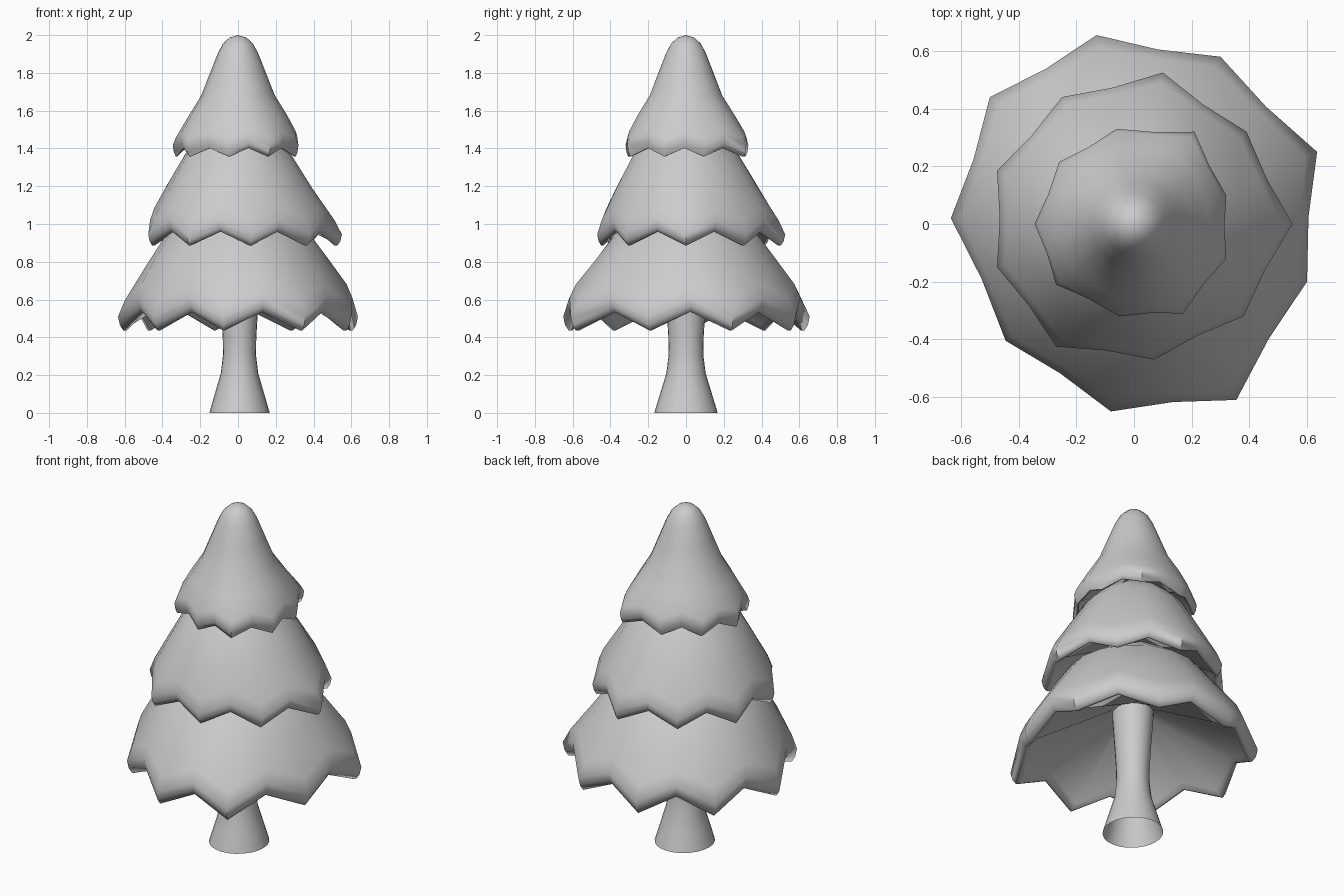
import bpy, bmesh, math
from mathutils import Vector

cube = bpy.data.objects.get("Cube")
if cube:
    bpy.data.objects.remove(cube, do_unlink=True)

grey = bpy.data.materials.new("plain_grey")
grey.use_nodes = True
colour = (0.6, 0.6, 0.6, 1)
grey.diffuse_color = colour
grey.node_tree.nodes["Principled BSDF"].inputs["Base Color"].default_value = colour


def skin(name, rings, angle):
    """Join a stack of equal vertex rings into one smooth object."""
    bm = bmesh.new()
    loops = [[bm.verts.new(p) for p in ring] for ring in rings]
    count = len(loops[0])
    for low, high in zip(loops, loops[1:]):
        for i in range(count):
            j = (i + 1) % count
            bm.faces.new((low[i], low[j], high[j], high[i]))
    bmesh.ops.remove_doubles(bm, verts=bm.verts[:], dist=0.0005)
    bmesh.ops.recalc_face_normals(bm, faces=bm.faces[:])
    mesh = bpy.data.meshes.new(name)
    bm.to_mesh(mesh)
    bm.free()
    mesh.materials.append(grey)
    obj = bpy.data.objects.new(name, mesh)
    bpy.context.collection.objects.link(obj)
    bpy.ops.object.select_all(action="DESELECT")
    obj.select_set(True)
    bpy.context.view_layer.objects.active = obj
    bpy.ops.object.shade_smooth_by_angle(angle=math.radians(angle))
    return obj


def foliage_tier(name, tips, tip_z, notch_rise, lip, outer, inner_top):
    """Scalloped skirt: tips and raised notches, a rounded lip and a hollow."""
    rim = []
    for a, b in zip(tips, tips[1:] + tips[:1]):
        a, b = Vector(a), Vector(b)
        rim += [a, (a + b) * 0.49]
    radius = sum(Vector(t).length for t in tips) / len(tips)

    def ring(scale, z, blend):
        points = []
        for i, p in enumerate(rim):
            flat = (p.normalized() * radius).lerp(p, blend) * scale
            points.append((flat.x, flat.y, z + (i % 2) * notch_rise * blend))
        return points

    # shallow hollow, underside of the lip, then the outer slope
    rings = [ring(0, inner_top, 0), ring(0.15, inner_top - 0.02, 0),
             ring(0.89, tip_z + lip * 0.4, 1), ring(0.93, tip_z, 1),
             ring(0.955, tip_z, 1), ring(0.985, tip_z + lip * 0.4, 1),
             ring(1, tip_z + lip, 1)]
    rings += [ring(*entry) for entry in outer]
    return skin(name, rings, 60)


# Foliage, tips listed clockwise from the back
foliage_tier(
    "lower_foliage",
    [(-0.13, 0.655), (0.3, 0.58), (0.635, 0.25), (0.6, -0.2), (0.355, -0.61),
     (-0.08, -0.65), (-0.445, -0.405), (-0.635, 0.02), (-0.5, 0.44)],
    0.435, 0.1, 0.075,
    [(0.94, 0.595, 0.85), (0.75, 0.78, 0.35), (0.57, 0.955, 0), (0.25, 1.1, 0), (0, 1.15, 0)],
    0.77)
foliage_tier(
    "middle_foliage",
    [(0.1, 0.525), (0.39, 0.32), (0.55, 0), (0.38, -0.32), (0.07, -0.47),
     (-0.27, -0.425), (-0.475, -0.15), (-0.475, 0.185), (-0.25, 0.44)],
    0.885, 0.075, 0.06,
    [(0.94, 1.02, 0.85), (0.75, 1.19, 0.35), (0.55, 1.37, 0), (0.25, 1.52, 0), (0, 1.57, 0)],
    1.15)
foliage_tier(
    "top_foliage",
    [(0.21, 0.32), (0.32, 0.1), (0.32, -0.12), (0.17, -0.31), (-0.05, -0.32),
     (-0.27, -0.21), (-0.345, 0), (-0.26, 0.215), (-0.06, 0.33)],
    1.357, 0.045, 0.06,
    [(0.96, 1.453, 0.85), (0.78, 1.56, 0.4), (0.57, 1.678, 0.1), (0.43, 1.8, 0),
     (0.31, 1.905, 0), (0.23, 1.955, 0), (0.13, 1.987, 0), (0, 2, 0)],
    1.52)

# Trunk with a flared foot, slightly deeper than wide
trunk_profile = [(0.16, 0), (0.131, 0.1), (0.099, 0.21), (0.087, 0.31),
                 (0.089, 0.4), (0.096, 0.52), (0.108, 0.7), (0.11, 0.9)]
sides = 24
skin("trunk",
     [[(0.008 + r * math.cos(math.tau * i / sides), 1.05 * r * math.sin(math.tau * i / sides), z)
       for i in range(sides)] for r, z in trunk_profile], 50)
